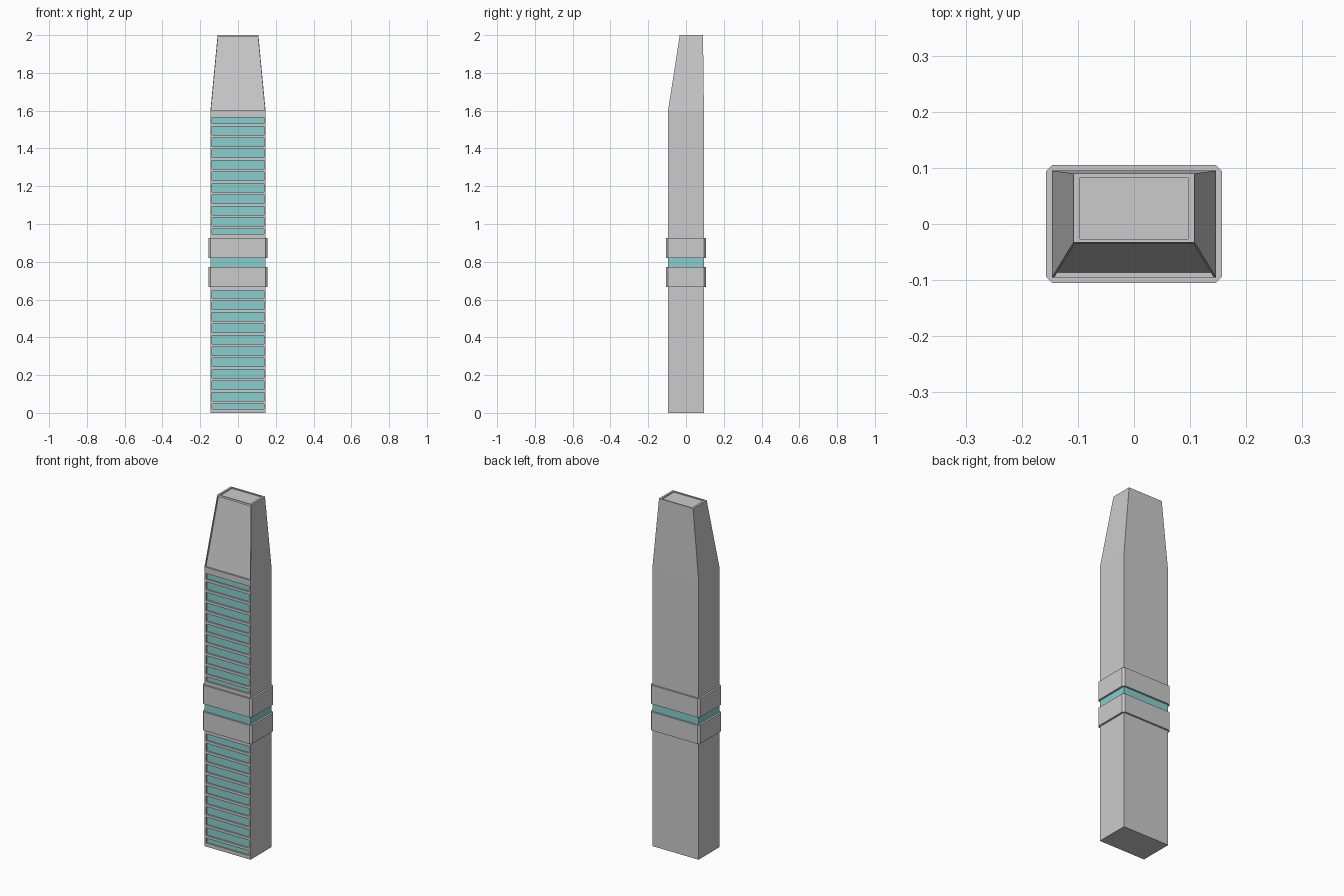
import bpy

if "Cube" in bpy.data.objects:
    bpy.data.objects.remove(bpy.data.objects["Cube"])

teal = bpy.data.materials.new("teal_glow")
teal.diffuse_color = (0.25, 0.62, 0.62, 1)
teal.use_nodes = True
teal.node_tree.nodes["Principled BSDF"].inputs["Base Color"].default_value = teal.diffuse_color

X, Y = 0.146, 0.095      # half width and half depth of the body
PITCH = 0.0604           # vent spacing


def rect(hx, y0, y1, z):
    return [(-hx, y0, z), (hx, y0, z), (hx, y1, z), (-hx, y1, z)]


def octagon(hx, hy, c, z):
    return [(-hx + c, -hy, z), (hx - c, -hy, z), (hx, -hy + c, z), (hx, hy - c, z),
            (hx - c, hy, z), (-hx + c, hy, z), (-hx, hy - c, z), (-hx, -hy + c, z)]


def loft(name, solids, mat=None):
    """Each solid is a list of matching rings, bottom to top; all go into one object."""
    verts, faces = [], []
    for rings in solids:
        base, n = len(verts), len(rings[0])
        for ring in rings:
            verts += ring
        for k in range(len(rings) - 1):
            a = base + k * n
            for i in range(n):
                j = (i + 1) % n
                faces.append((a + i, a + j, a + n + j, a + n + i))
        faces.append(tuple(range(base + n - 1, base - 1, -1)))
        top = base + (len(rings) - 1) * n
        faces.append(tuple(range(top, top + n)))
    mesh = bpy.data.meshes.new(name)
    mesh.from_pydata(verts, [], faces)
    obj = bpy.data.objects.new(name, mesh)
    bpy.context.collection.objects.link(obj)
    if mat:
        mesh.materials.append(mat)
    return obj


def box(hx, y0, y1, z0, z1):
    return [rect(hx, y0, y1, z0), rect(hx, y0, y1, z1)]


def cut(obj, solids):
    cutter = loft("cutter", solids)
    mod = obj.modifiers.new("cut", 'BOOLEAN')
    mod.operation, mod.solver, mod.object = 'DIFFERENCE', 'EXACT', cutter
    bpy.context.view_layer.objects.active = obj
    bpy.ops.object.modifier_apply(modifier=mod.name)
    bpy.data.objects.remove(cutter)


def vents(first, low, high):
    """Slot heights at a regular pitch, clipped to the panel."""
    spans = [(first + i * PITCH, first + i * PITCH + 0.045) for i in range(11)]
    return [(max(a, low), min(b, high)) for a, b in spans]


lower_vents = vents(0.003, 0.021, 0.645)
upper_vents = vents(0.928, 0.947, 1.564)

# Lower and upper body blocks, the upper one tapering to the tip
lower_body = loft("lower_body", [box(X, -Y, Y, 0, 0.72)])
upper_body = loft("upper_body", [[rect(X, -Y, Y, 0.87), rect(X, -Y, Y, 1.6),
                                  rect(0.108, -0.033, 0.09, 2.0)]])

# Front vent slots, sunken sloped panel and shallow pocket in the tip
cut(lower_body, [box(0.137, -0.2, -0.084, a, b) for a, b in lower_vents])
cut(upper_body, [box(0.137, -0.2, -0.084, a, b) for a, b in upper_vents])
cut(upper_body, [[rect(0.142, -0.2, -0.086, 1.6), rect(0.105, -0.2, -0.026, 1.99)]])
cut(upper_body, [box(0.096, -0.027, 0.083, 1.994, 2.1)])

# Teal plates at the back of the vents
for name, spans in (("lower_vent_plates", lower_vents), ("upper_vent_plates", upper_vents)):
    loft(name, [box(0.137, -0.087, -0.084, a, b) for a, b in spans], teal)

# Teal core between the two collar bands
loft("glow_core", [box(X, -Y, Y, 0.72, 0.87)], teal)

# Collar bands with chamfered corners
for name, z0, z1 in (("lower_band", 0.667, 0.773), ("upper_band", 0.819, 0.926)):
    loft(name, [[octagon(0.157, 0.105, 0.011, z) for z in (z0, z1)]])
